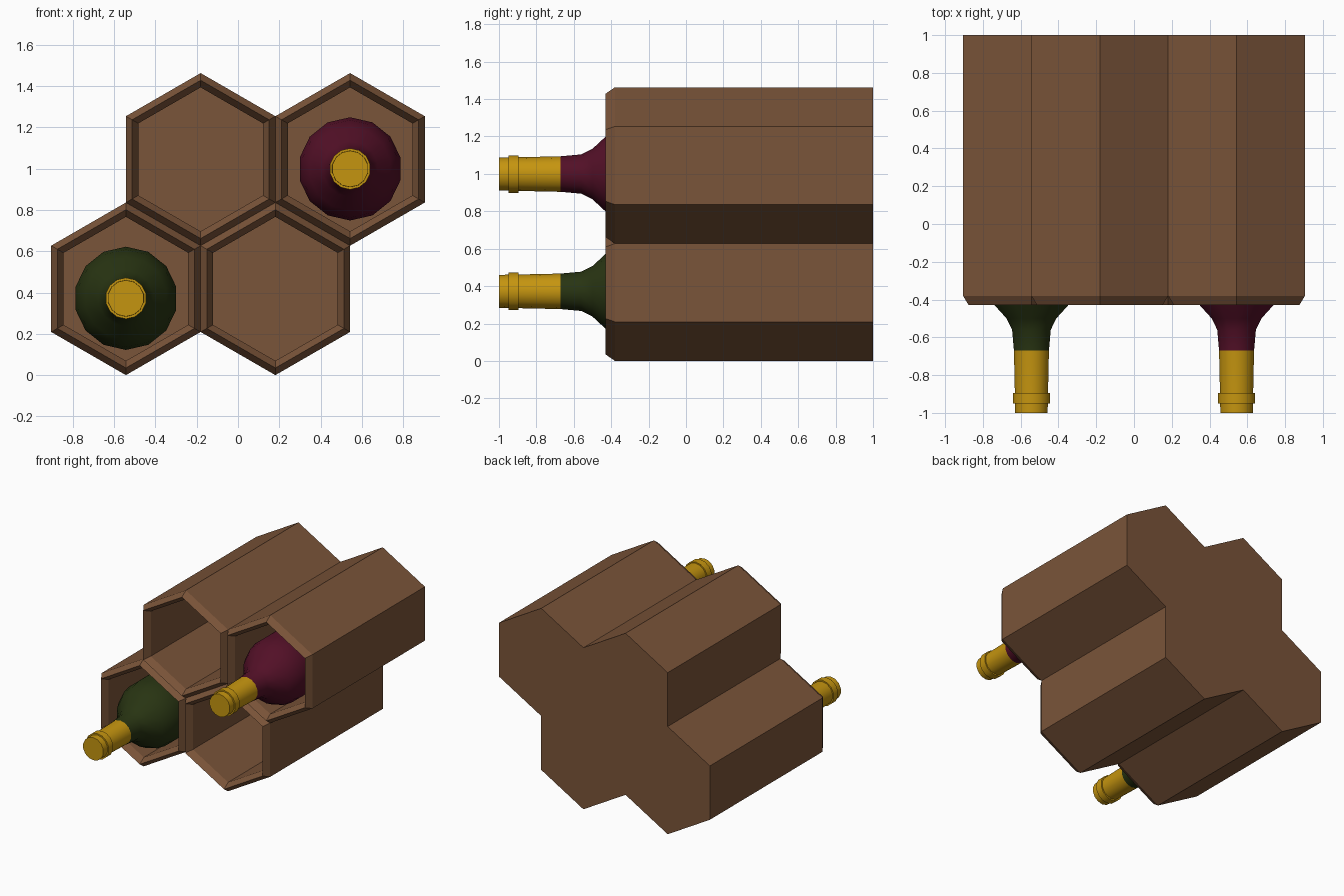
import bpy, bmesh, math
from mathutils import Vector

if "Cube" in bpy.data.objects:
    bpy.data.objects.remove(bpy.data.objects["Cube"])

R = 0.418                       # hexagon corner radius
A = R * math.cos(math.pi / 6)   # half width across flats
FRONT, BACK, BEVEL = -0.43, 1.0, 0.05
CELLS = [(-1.5 * A, R), (0.5 * A, R), (-0.5 * A, 2.5 * R), (1.5 * A, 2.5 * R)]


def material(name, rgb):
    m = bpy.data.materials.new(name)
    m.diffuse_color = (*rgb, 1)
    m.use_nodes = True
    m.node_tree.nodes["Principled BSDF"].inputs["Base Color"].default_value = m.diffuse_color
    return m


wood = material("brown wood", (0.195, 0.089, 0.041))
gold = material("gold foil", (0.56, 0.30, 0.005))
red = material("wine red glass", (0.085, 0.005, 0.020))
green = material("dark green glass", (0.021, 0.034, 0.006))


def finish(bm, name, mats):
    bmesh.ops.recalc_face_normals(bm, faces=bm.faces)
    me = bpy.data.meshes.new(name)
    bm.to_mesh(me)
    bm.free()
    for m in mats:
        me.materials.append(m)
    ob = bpy.data.objects.new(name, me)
    bpy.context.collection.objects.link(ob)
    return ob


def hexagon(bm, cx, cz, inset, y):
    r = R - inset / math.cos(math.pi / 6)
    return [bm.verts.new((cx + r * math.sin(k * math.pi / 3), y,
                          cz + r * math.cos(k * math.pi / 3))) for k in range(6)]


# Honeycomb rack: hexagonal tubes with a ridged rim, closed at the back
bm = bmesh.new()
back_faces = []
for cx, cz in CELLS:
    # (inset from the outer hexagon, depth), from outer back round to cavity floor
    rings = [hexagon(bm, cx, cz, i, y) for i, y in
             [(0, BACK), (0, FRONT + BEVEL), (0.03, FRONT),
              (0.06, FRONT + BEVEL), (0.06, BACK - 0.05)]]
    for n, (a, b) in enumerate(zip(rings, rings[1:])):
        for k in range(6):
            if n == 0:
                # leave out the walls shared with a neighbouring cell
                ang = (k + 0.5) * math.pi / 3
                nx, nz = cx + 2 * A * math.sin(ang), cz + 2 * A * math.cos(ang)
                if any(math.hypot(nx - px, nz - pz) < 0.05 for px, pz in CELLS):
                    continue
            j = (k + 1) % 6
            bm.faces.new((a[k], a[j], b[j], b[k]))
    back_faces.append(bm.faces.new(rings[0]))
    bm.faces.new(rings[-1])
bmesh.ops.remove_doubles(bm, verts=bm.verts, dist=0.001)
bmesh.ops.dissolve_faces(bm, faces=[f for f in back_faces if f.is_valid])
finish(bm, "honeycomb_rack", [wood])

# Bottles: lathe profile as (y, radius), lying with the neck to the front
PROFILE = [(-1.0, 0.088), (-0.95, 0.089), (-0.95, 0.10), (-0.895, 0.10),
           (-0.895, 0.090), (-0.67, 0.095), (-0.56, 0.105), (-0.50, 0.135),
           (-0.43, 0.20), (-0.36, 0.236), (-0.28, 0.25), (0.92, 0.25), (0.94, 0.235)]
SIDES = 14


def bottle(name, cx, cz, glass):
    bm = bmesh.new()
    rings = [[bm.verts.new((cx + r * math.sin(2 * math.pi * k / SIDES), y,
                            cz + r * math.cos(2 * math.pi * k / SIDES)))
              for k in range(SIDES)] for y, r in PROFILE]
    for a, b in zip(rings, rings[1:]):
        for k in range(SIDES):
            j = (k + 1) % SIDES
            bm.faces.new((a[k], a[j], b[j], b[k]))
    bm.faces.new(rings[0])
    bm.faces.new(rings[-1])
    # foil covers the front of the neck
    for f in bm.faces:
        f.material_index = 1 if f.calc_center_median().y < -0.67 else 0
    ob = finish(bm, name, [glass, gold])
    bpy.ops.object.select_all(action='DESELECT')
    ob.select_set(True)
    bpy.context.view_layer.objects.active = ob
    bpy.ops.object.shade_smooth_by_angle(angle=math.radians(35))


DROP = 0.046                    # bottles rest on the sloping cell floor
bottle("green_bottle", CELLS[0][0], CELLS[0][1] - DROP, green)
bottle("red_bottle", CELLS[3][0], CELLS[3][1] - DROP, red)
